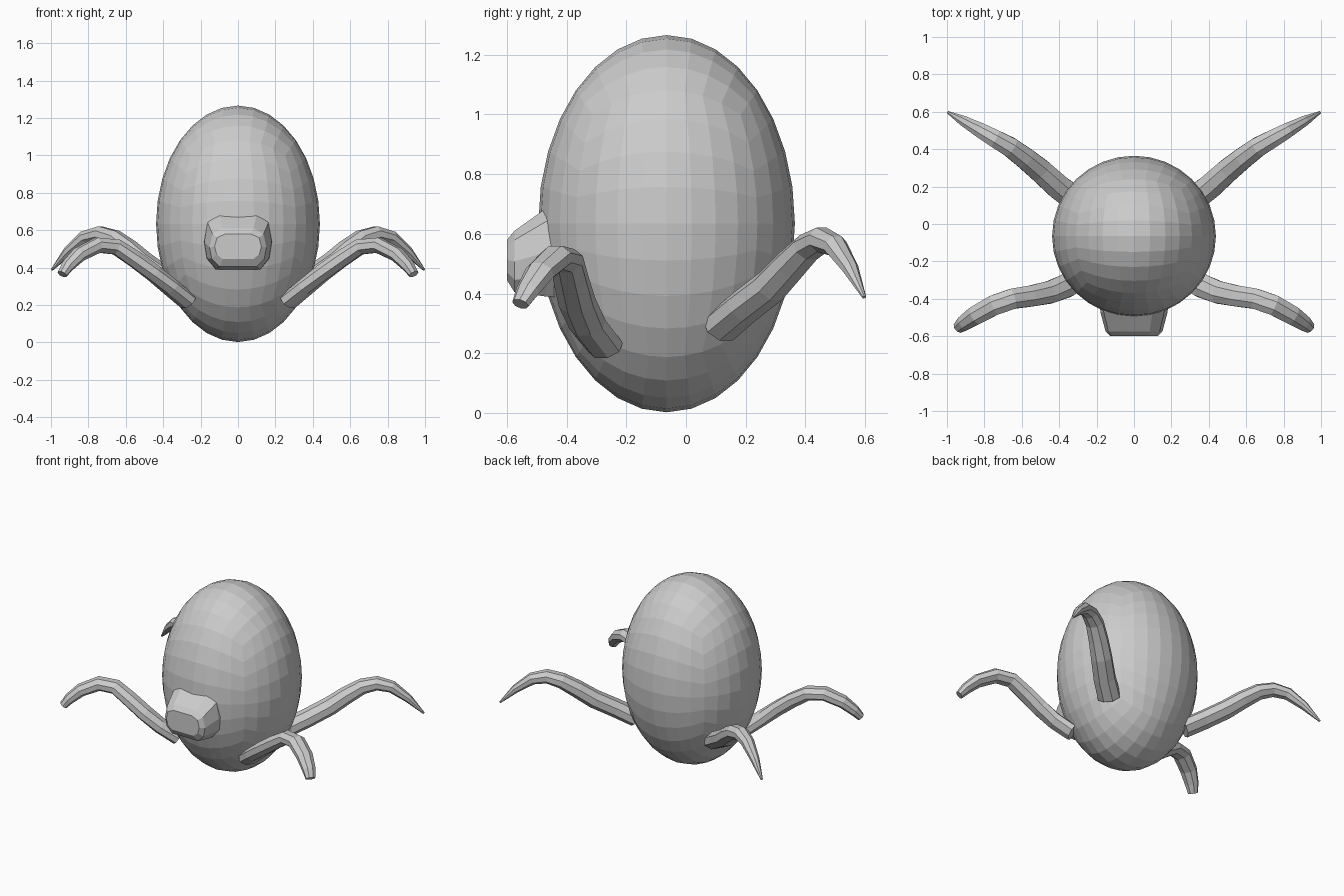
import bpy, bmesh, math
from mathutils import Vector

if "Cube" in bpy.data.objects:
    bpy.data.objects.remove(bpy.data.objects["Cube"])

grey = bpy.data.materials.new("light grey")
grey.diffuse_color = (0.6, 0.6, 0.6, 1)
grey.use_nodes = True
grey.node_tree.nodes["Principled BSDF"].inputs["Base Color"].default_value = grey.diffuse_color


def add_object(name, bm, mirror=False):
    bmesh.ops.recalc_face_normals(bm, faces=bm.faces[:])
    mesh = bpy.data.meshes.new(name)
    bm.to_mesh(mesh)
    bm.free()
    mesh.materials.append(grey)
    ob = bpy.data.objects.new(name, mesh)
    bpy.context.collection.objects.link(ob)
    if mirror:
        ob.modifiers.new("mirror", 'MIRROR')
    return ob


def loft(name, rings, mirror=False):
    """Skin a list of equal-sized point rings and cap both ends."""
    bm = bmesh.new()
    loops = [[bm.verts.new(p) for p in r] for r in rings]
    n = len(loops[0])
    for a, b in zip(loops, loops[1:]):
        for i in range(n):
            j = (i + 1) % n
            bm.faces.new((a[i], a[j], b[j], b[i]))
    bm.faces.new(loops[0])
    bm.faces.new(loops[-1])
    return add_object(name, bm, mirror)


def leg(name, path, sides=8):
    """Tapering limb along points (x, y, z, half width, half thickness)."""
    pts = [Vector(p[:3]) for p in path]
    rings = []
    for i, p in enumerate(path):
        tangent = (pts[min(i + 1, len(pts) - 1)] - pts[max(i - 1, 0)]).normalized()
        side = tangent.cross(Vector((0, 0, 1))).normalized()
        up = side.cross(tangent)
        ring = []
        for k in range(sides):
            a = math.tau * (k + 0.5) / sides
            ring.append(pts[i] + side * math.cos(a) * p[3] * 1.05
                        + up * math.sin(a) * p[4] * 1.05)
        rings.append(ring)
    return loft(name, rings, mirror=True)


# Egg-shaped body: a cube sphere stretched upwards
bm = bmesh.new()
bmesh.ops.create_cube(bm, size=2)
bmesh.ops.subdivide_edges(bm, edges=bm.edges[:], cuts=7, use_grid_fill=True)
for v in bm.verts:
    d = Vector([math.tan(c * math.pi / 4) for c in v.co]).normalized()
    v.co = (d.x * 0.438, d.y * 0.43 - 0.065, d.z * 0.632 + 0.634)
add_object("body", bm)

# Blunt snout: rounded box sections (y, half width, bottom, top)
snout = []
for y, w, z0, z1 in [(-0.36, 0.185, 0.385, 0.70), (-0.47, 0.18, 0.39, 0.685),
                     (-0.575, 0.152, 0.405, 0.61), (-0.60, 0.125, 0.445, 0.58)]:
    h = z1 - z0
    half = [(0.65 * w, z0), (0.92 * w, z0 + 0.2 * h),
            (w, z0 + 0.5 * h), (0.9 * w, z0 + 0.85 * h), (0.55 * w, z1)]
    outline = half + [(-x, z) for x, z in reversed(half)]
    snout.append([(x, y, z) for x, z in outline])
loft("snout", snout)

# Front legs: arched with blunt ends
leg("front_legs", [
    (0.27, -0.27, 0.22, 0.065, 0.045),
    (0.36, -0.33, 0.295, 0.065, 0.045),
    (0.45, -0.365, 0.37, 0.062, 0.046),
    (0.55, -0.385, 0.445, 0.058, 0.046),
    (0.65, -0.40, 0.51, 0.056, 0.043),
    (0.75, -0.435, 0.52, 0.056, 0.042),
    (0.85, -0.49, 0.47, 0.052, 0.038),
    (0.91, -0.53, 0.41, 0.042, 0.032),
    (0.94, -0.555, 0.365, 0.03, 0.024)])

# Back legs: arched with pointed ends
leg("back_legs", [
    (0.30, 0.12, 0.29, 0.07, 0.055),
    (0.40, 0.195, 0.355, 0.068, 0.055),
    (0.50, 0.285, 0.425, 0.065, 0.055),
    (0.58, 0.35, 0.495, 0.06, 0.052),
    (0.66, 0.41, 0.555, 0.055, 0.046),
    (0.74, 0.455, 0.58, 0.049, 0.042),
    (0.82, 0.50, 0.56, 0.041, 0.036),
    (0.91, 0.55, 0.485, 0.028, 0.025),
    (0.995, 0.597, 0.388, 0.007, 0.006)])
